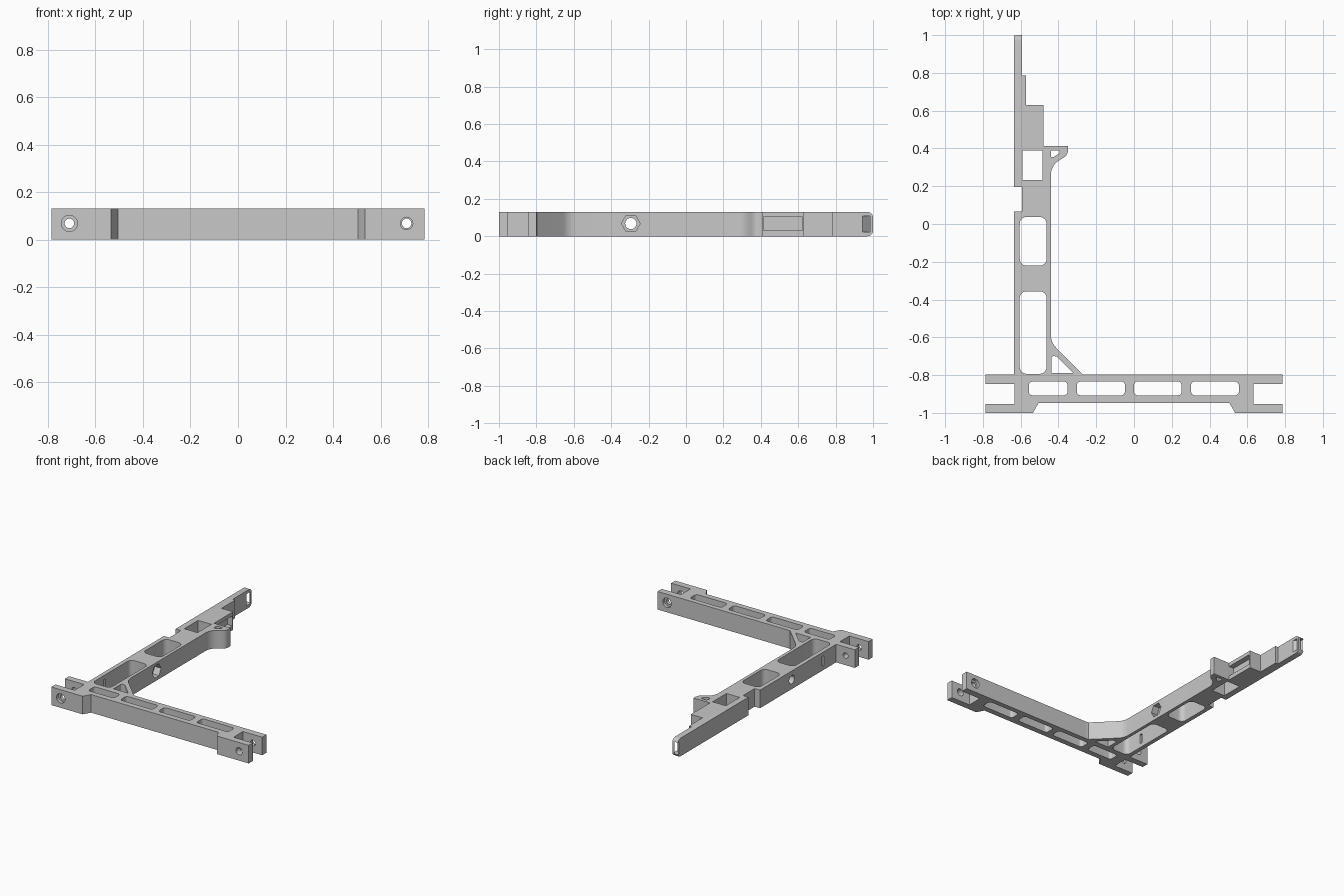
import bpy, bmesh, math
from mathutils import Matrix, Vector

H = 0.13          # frame height
MID = 0.068       # height of the bolt holes

if "Cube" in bpy.data.objects:
    bpy.data.objects.remove(bpy.data.objects["Cube"])

grey = bpy.data.materials.new("light_grey")
grey.use_nodes = True
colour = (0.58, 0.58, 0.58, 1)
grey.diffuse_color = colour
grey.node_tree.nodes["Principled BSDF"].inputs["Base Color"].default_value = colour


def make(name, bm):
    """Turn a closed bmesh into an object with outward normals."""
    bm.normal_update()
    bmesh.ops.recalc_face_normals(bm, faces=bm.faces)
    if bm.calc_volume(signed=True) < 0:
        bmesh.ops.reverse_faces(bm, faces=bm.faces)
    mesh = bpy.data.meshes.new(name)
    bm.to_mesh(mesh)
    bm.free()
    mesh.materials.append(grey)
    ob = bpy.data.objects.new(name, mesh)
    bpy.context.collection.objects.link(ob)
    return ob


def rounded(points, fillets):
    """Replace corners of an outline by arcs; fillets maps index to setback."""
    out = []
    for i, p in enumerate(points):
        p = Vector(p)
        if i not in fillets:
            out.append(p)
            continue
        u = (Vector(points[i - 1]) - p).normalized()
        v = (Vector(points[(i + 1) % len(points)]) - p).normalized()
        a, b = p + u * fillets[i], p + v * fillets[i]
        w = math.sin(u.angle(v) / 2)
        for k in range(9):
            t = k / 8
            f, g, h = (1 - t) ** 2, 2 * t * (1 - t) * w, t * t
            out.append((a * f + p * g + b * h) / (f + g + h))
    return out


def prism(points, z0=-0.1, z1=H + 0.1, fillets=None):
    """Extrude a plan outline between two heights."""
    bm = bmesh.new()
    outline = rounded(points, fillets or {})
    low, high = ([bm.verts.new((x, y, z)) for x, y in outline] for z in (z0, z1))
    bm.faces.new(reversed(low))
    bm.faces.new(high)
    for i in range(len(low)):
        bm.faces.new((low[i - 1], low[i], high[i], high[i - 1]))
    return bm


def box(x0, x1, y0, y1, z0=-0.1, z1=H + 0.1, r=0):
    return prism([(x0, y0), (x1, y0), (x1, y1), (x0, y1)], z0, z1,
                 dict.fromkeys(range(4), r) if r else None)


def rod(axis, start, radius, length, sides=32):
    """Cylinder from start along x or y."""
    bm = bmesh.new()
    bmesh.ops.create_cone(bm, cap_ends=True, segments=sides, radius1=radius,
                          radius2=radius, depth=length)
    turn = (Matrix.Rotation(math.pi / 2, 4, 'Y') @ Matrix.Rotation(math.pi / 2, 4, 'Z')
            if axis == 'x' else Matrix.Rotation(-math.pi / 2, 4, 'X'))
    if sides == 6:      # points of a hexagon up and down
        turn = turn @ Matrix.Rotation(math.pi / 2, 4, 'Z')
    shift = Vector((length / 2, 0, 0)) if axis == 'x' else Vector((0, length / 2, 0))
    bmesh.ops.transform(bm, verts=bm.verts,
                        matrix=Matrix.Translation(Vector(start) + shift) @ turn)
    return bm


def carve(ob, cutters):
    """Cut each shape out of the part, then shade it."""
    bpy.context.view_layer.objects.active = ob
    for bm in cutters:
        cutter = make("cutter", bm)
        cutter.hide_render = True
        mod = ob.modifiers.new("cut", 'BOOLEAN')
        mod.operation, mod.solver, mod.object = 'DIFFERENCE', 'EXACT', cutter
        bpy.ops.object.modifier_apply(modifier=mod.name)
        bpy.data.objects.remove(cutter)
    bpy.ops.object.select_all(action='DESELECT')
    ob.select_set(True)
    bpy.ops.object.shade_smooth_by_angle(angle=math.radians(30))


# Cross beam with a fork at each end
half = [(0.505, -0.947), (0.535, -1), (0.785, -1), (0.785, -0.953), (0.632, -0.953),
        (0.632, -0.846), (0.785, -0.846), (0.785, -0.798)]
beam = make("cross_beam", prism(half + [(-x, y) for x, y in reversed(half)], 0, H))
cuts = [box(x0, x1, -0.907, -0.834, r=0.02)
        for x0, x1 in ((-0.557, -0.352), (-0.303, -0.048), (0, 0.252), (0.302, 0.555))]
for side in (-1, 1):
    x = side * 0.71
    cuts.append(rod('y', (x, -1.1, MID), 0.02, 0.4))
    # Counterbore on the outer prong, front on the right, back on the left
    cuts.append(rod('y', (x, -1.1 if side < 0 else -0.82, MID), 0.034, 0.125))
cuts.append(rod('y', (0.71, -1.1, MID), 0.026, 0.2))    # clearance hole
carve(beam, cuts)

# Long arm with gusset, hook and stepped tip
arm_outline = [(-0.635, -0.798), (-0.25, -0.798), (-0.271, -0.796), (-0.44, -0.627),
               (-0.44, 0.31), (-0.35, 0.365), (-0.35, 0.413), (-0.48, 0.413),
               (-0.48, 0.63), (-0.572, 0.63), (-0.572, 0.785), (-0.592, 0.785),
               (-0.592, 1.0), (-0.635, 1.0), (-0.635, 0.197), (-0.592, 0.197),
               (-0.592, 0.065), (-0.635, 0.065)]
bm = prism(arm_outline, 0, H, {3: 0.04, 4: 0.05, 5: 0.025})
tip = [e for e in bm.edges if all(v.co.y > 0.999 for v in e.verts)
       and abs(e.verts[0].co.x - e.verts[1].co.x) > 0.01]
bmesh.ops.bevel(bm, geom=tip, offset=0.03, segments=6, profile=0.5, affect='EDGES')
arm = make("long_arm", bm)

gusset = [(-0.437, -0.79), (-0.32, -0.79), (-0.41, -0.7), (-0.437, -0.7)]
eye = [(-0.44, 0.355), (-0.425, 0.355), (-0.395, 0.375), (-0.395, 0.39), (-0.44, 0.39)]
slot = box(-0.1, 0.1, -0.014, 0.014, 0.022, 0.108)
bmesh.ops.transform(slot, verts=slot.verts, matrix=Matrix.Translation((-0.6125, 0.985, 0))
                    @ Matrix.Rotation(math.radians(135), 4, 'Z'))
carve(arm, [
    box(-0.605, -0.463, -0.22, 0.037, r=0.035),
    box(-0.605, -0.463, -0.793, -0.357, r=0.035),
    box(-0.59, -0.485, 0.233, 0.39),
    prism(gusset, fillets={2: 0.01, 3: 0.01}),
    prism(eye, fillets={2: 0.006, 3: 0.006, 4: 0.008}),
    box(-0.52, -0.4, 0.4135, 0.622, 0.03, 0.103),       # side pocket
    slot,                                              # strap slot in the tip
    box(-0.7, -0.58, -0.66, -0.64, 0.03, 0.1),         # slit in the outer wall
    rod('x', (-0.7, -0.295, MID), 0.03, 0.4),          # bolt hole
    rod('x', (-0.49, -0.295, MID), 0.05, 0.2, 6),      # nut recess
])
